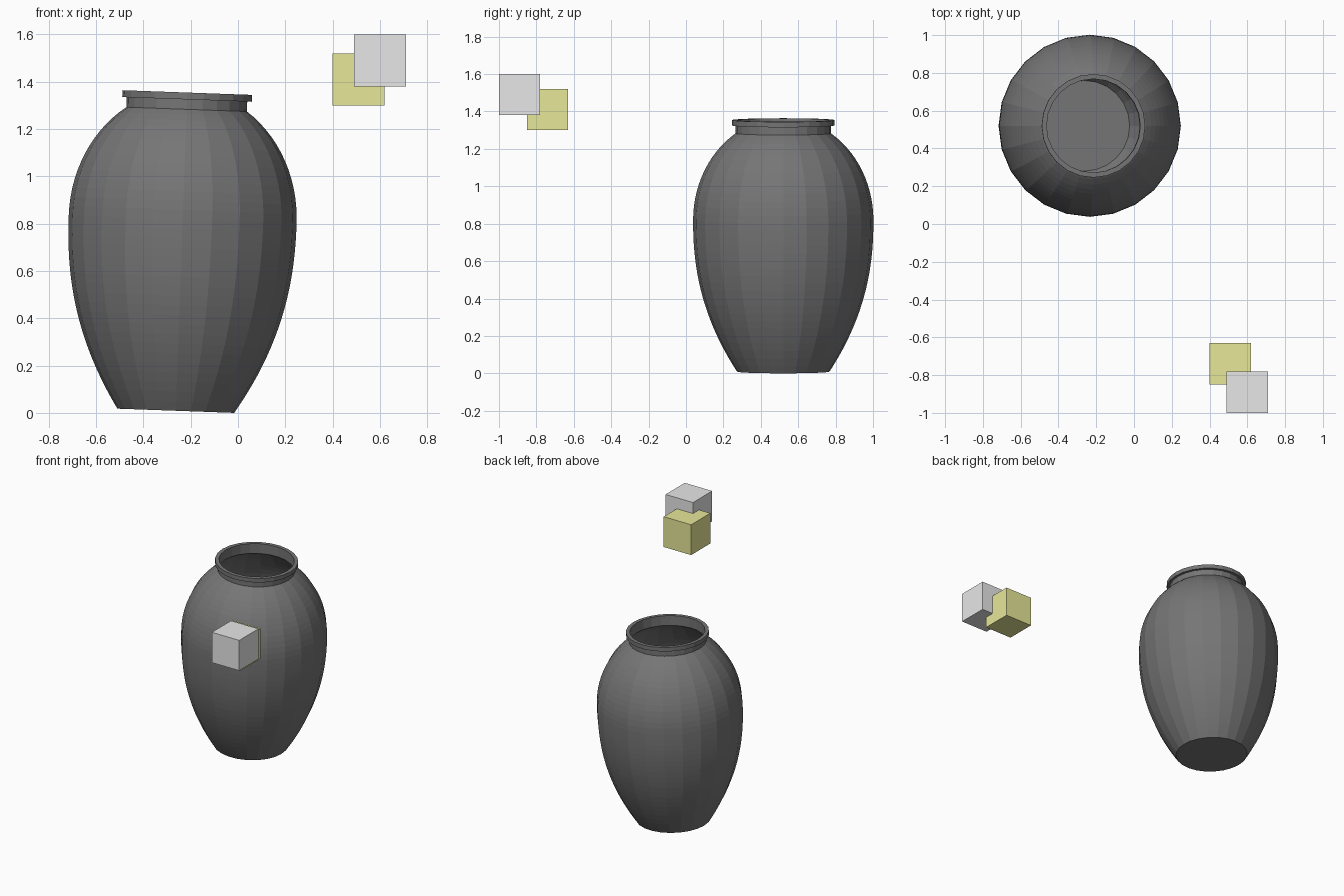
import bpy
import bmesh
import math

cube = bpy.data.objects.get("Cube")
if cube:
    bpy.data.objects.remove(cube, do_unlink=True)


def make_material(name, color):
    mat = bpy.data.materials.new(name)
    mat.use_nodes = True
    mat.diffuse_color = (*color, 1)
    mat.node_tree.nodes["Principled BSDF"].inputs["Base Color"].default_value = (*color, 1)
    return mat


def add_object(name, bm, mat, location, tilt=0.0):
    bmesh.ops.recalc_face_normals(bm, faces=bm.faces)
    mesh = bpy.data.meshes.new(name)
    bm.to_mesh(mesh)
    bm.free()
    mesh.materials.append(mat)
    obj = bpy.data.objects.new(name, mesh)
    obj.location = location
    obj.rotation_euler.y = tilt
    bpy.context.collection.objects.link(obj)


def lathe(profile, sides):
    """Revolve (radius, height) points; the first and last rings are capped."""
    bm = bmesh.new()
    rings = []
    for r, z in profile:
        angles = [2 * math.pi * i / sides for i in range(sides)]
        rings.append([bm.verts.new((r * math.cos(a), r * math.sin(a), z)) for a in angles])
    for low, high in zip(rings, rings[1:]):
        for i in range(sides):
            j = (i + 1) % sides
            bm.faces.new((low[i], low[j], high[j], high[i]))
    bm.faces.new(rings[0])
    bm.faces.new(rings[-1])
    return bm


dark_grey = make_material("dark grey clay", (0.18, 0.18, 0.18))
light_grey = make_material("light grey", (0.8, 0.8, 0.8))
pale_yellow = make_material("pale yellow", (0.8, 0.8, 0.32))

# Vase proportions
BASE, BELLY, NECK, RIM = 0.247, 0.482, 0.255, 0.274
BELLY_Z, NECK_Z, LIP_Z, TOP_Z = 0.81, 1.275, 1.317, 1.346
WALL = 0.007

# Body: tapering lower half, then an elliptical shoulder up to the neck
body = []
for i in range(21):
    drop = 1 - i / 20
    body.append((BASE + (BELLY - BASE) * (1 - drop ** 2.25), BELLY_Z * (1 - drop)))
end = math.acos(NECK / BELLY)
for i in range(1, 15):
    a = end * i / 14
    body.append((BELLY * math.cos(a),
                 BELLY_Z + (NECK_Z - BELLY_Z) * math.sin(a) / math.sin(end)))

# Neck and rim, then back down the thin inner wall to the floor
collar = [(NECK, LIP_Z), (RIM, LIP_Z), (RIM, TOP_Z), (NECK - WALL, TOP_Z)]
inside = [(r - WALL, max(z, WALL)) for r, z in reversed(body)]
add_object("vase", lathe(body + collar + inside, 24), dark_grey,
           (-0.263, 0.52, 0.009), tilt=0.036)

# Two overlapping floating cubes
for name, mat, location in (("yellow_cube", pale_yellow, (0.51, -0.74, 1.41)),
                            ("grey_cube", light_grey, (0.60, -0.89, 1.49))):
    bm = bmesh.new()
    bmesh.ops.create_cube(bm, size=0.22)
    add_object(name, bm, mat, location)
